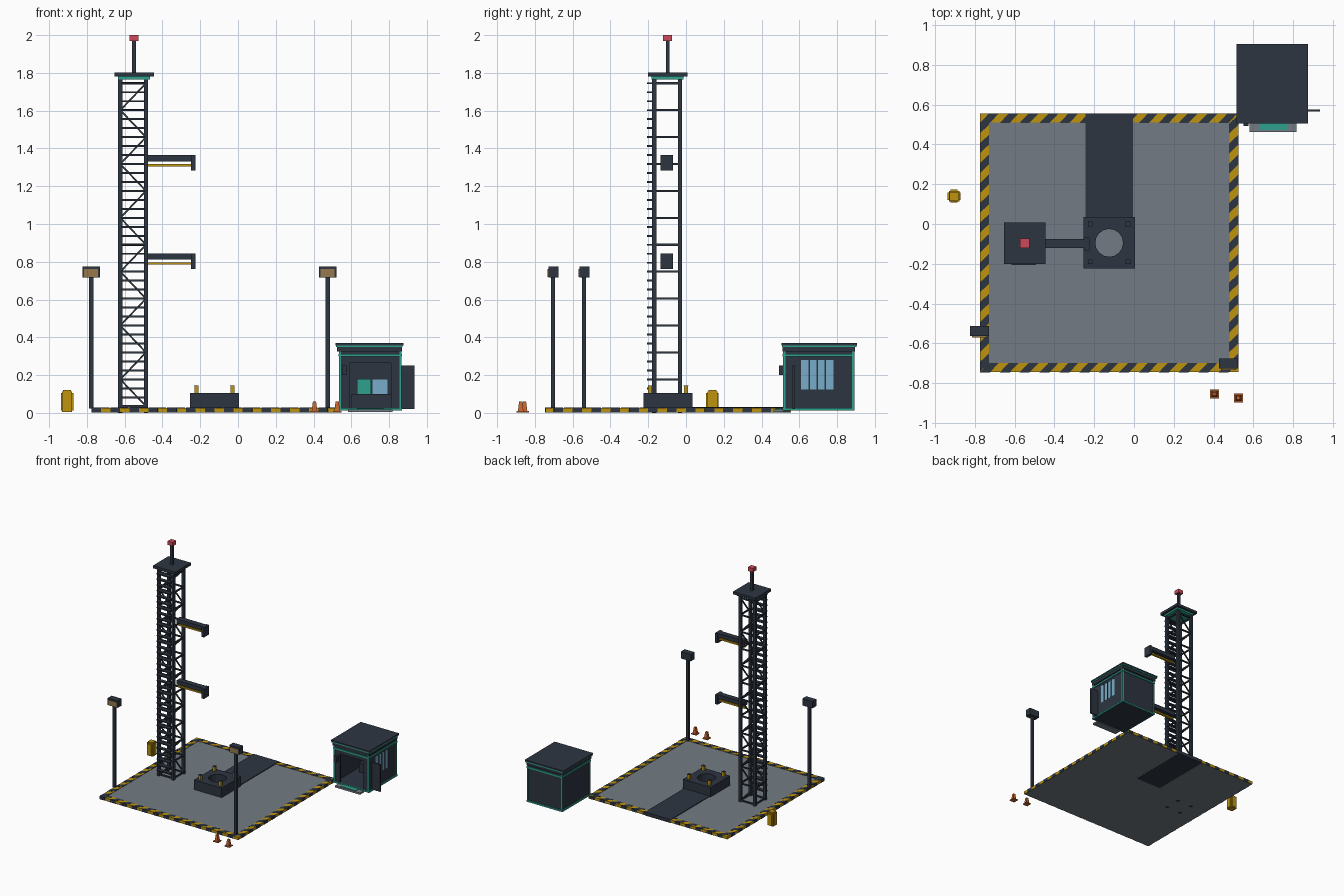
import bpy, bmesh, math
from mathutils import Vector, Matrix

cube = bpy.data.objects.get("Cube")
if cube:
    bpy.data.objects.remove(cube, do_unlink=True)


def material(name, hexa):
    rgb = [int(hexa[i:i + 2], 16) / 255 for i in (0, 2, 4)]
    lin = [c / 12.92 if c < 0.04 else ((c + 0.055) / 1.055) ** 2.4 for c in rgb] + [1]
    m = bpy.data.materials.new(name)
    m.use_nodes = True
    m.diffuse_color = lin
    m.node_tree.nodes["Principled BSDF"].inputs["Base Color"].default_value = lin
    return m


DARK = material("dark steel", "2d3541")
GREY = material("concrete grey", "737b83")
GOLD = material("safety yellow", "bd940f")
TEAL = material("teal trim", "2fa08c")
RED = material("beacon red", "cc4a5a")
ORANGE = material("cone orange", "c8662f")
LENS = material("warm lens", "96794c")
GLASS = material("pale blue glass", "78acc8")


class Part:
    """Collects simple solids into one named object."""

    def __init__(self, name, mat):
        self.name, self.mat, self.bm = name, mat, bmesh.new()

    def box(self, x, y, z):
        """Box from (low, high) pairs."""
        mid = Vector([(a + b) / 2 for a, b in (x, y, z)])
        size = [b - a for a, b in (x, y, z)]
        bmesh.ops.create_cube(self.bm, size=1, matrix=Matrix.Translation(mid) @ Matrix.Diagonal((*size, 1)))
        return self

    def block(self, cx, cy, w, d, z0, z1):
        """Upright box around a centre."""
        return self.box((cx - w / 2, cx + w / 2), (cy - d / 2, cy + d / 2), (z0, z1))

    def bar(self, a, b, t):
        """Square bar between two points."""
        a, b = Vector(a), Vector(b)
        rot = (b - a).to_track_quat('Z', 'Y').to_matrix().to_4x4()
        m = Matrix.Translation((a + b) / 2) @ rot @ Matrix.Diagonal((t, t, (b - a).length, 1))
        bmesh.ops.create_cube(self.bm, size=1, matrix=m)
        return self

    def prism(self, pts, z0, z1):
        low, high = [[self.bm.verts.new((x, y, z)) for x, y in pts] for z in (z0, z1)]
        self.bm.faces.new(low)
        self.bm.faces.new(high)
        for i in range(len(pts)):
            j = (i + 1) % len(pts)
            self.bm.faces.new((low[i], low[j], high[j], high[i]))
        return self

    def cone(self, cx, cy, r0, r1, z0, z1, n):
        m = Matrix.Translation((cx, cy, (z0 + z1) / 2)) @ Matrix.Rotation(math.pi / n, 4, 'Z')
        bmesh.ops.create_cone(self.bm, cap_ends=True, segments=n, radius1=r0, radius2=r1,
                              depth=z1 - z0, matrix=m)
        return self

    def done(self):
        bmesh.ops.recalc_face_normals(self.bm, faces=self.bm.faces)
        me = bpy.data.meshes.new(self.name)
        self.bm.to_mesh(me)
        self.bm.free()
        me.materials.append(self.mat)
        ob = bpy.data.objects.new(self.name, me)
        bpy.context.collection.objects.link(ob)
        return ob


# Pad with striped border
CX, CY, H, B = -0.125, -0.095, 0.65, 0.045
X0, X1, Y0, Y1 = CX - H, CX + H, CY - H, CY + H
PAD = 0.024
Part("pad", GREY).block(CX, CY, 2 * H - 0.004, 2 * H - 0.004, 0.002, PAD).done()
border = Part("border", GOLD)
stripes = Part("border_stripes", DARK)
for low in (Y0, Y1 - B):
    border.box((X0, X1), (low, low + B), (0.004, 0.027))
for low in (X0, X1 - B):
    border.box((low, low + B), (Y0 + B, Y1 - B), (0.004, 0.027))
e = 0.001
for swap, start, lows in ((False, X0, (Y0, Y1 - B)), (True, Y0, (X0, X1 - B))):
    for low in lows:
        for i in range(13):
            a = start + 0.1 * i
            b = a + 0.05
            pts = [(a, low - e), (b, low - e), (b + B, low + B + e), (a + B, low + B + e)]
            stripes.prism([(q, p) if swap else (p, q) for p, q in pts], 0.003, 0.028)
border.done()
stripes.done()

# Flame trench and launch mount
Part("flame_trench", DARK).box((CX - 0.12, CX + 0.12), (0.03, Y1 + 0.002), (0.001, 0.03)).done()
mount = Part("launch_mount", DARK)
rings = []
for r, z, square in ((0.07, PAD, 0), (0.07, 0.105, 0), (0.13, 0.105, 1), (0.13, PAD, 1)):
    ring = []
    for k in range(16):
        c, s = math.cos(k * math.pi / 8), math.sin(k * math.pi / 8)
        f = r / max(abs(c), abs(s)) if square else r
        ring.append(mount.bm.verts.new((CX + f * c, CY + f * s, z)))
    rings.append(ring)
for i in range(4):
    p, q = rings[i], rings[(i + 1) % 4]
    for k in range(16):
        n = (k + 1) % 16
        mount.bm.faces.new((p[k], p[n], q[n], q[k]))
mount.done()
clamps, caps = Part("hold_down_clamps", GOLD), Part("clamp_caps", DARK)
for sx in (-1, 1):
    for sy in (-1, 1):
        clamps.block(CX + sx * 0.095, CY + sy * 0.095, 0.022, 0.022, 0.1, 0.143)
        caps.block(CX + sx * 0.095, CY + sy * 0.095, 0.024, 0.024, 0.143, 0.146)
clamps.done()
caps.done()

# Service tower: legs, rings, zigzag braces, ladder rungs
TX, TY, R, BAY = -0.555, -0.1, 0.068, 0.1425
tower = Part("tower_frame", DARK)
rungs = Part("ladder_rungs", DARK)
for sx in (-1, 1):
    for sy in (-1, 1):
        tower.block(TX + sx * R, TY + sy * R, 0.022, 0.022, 0, 1.78)
for k in range(13):
    z = 0.035 + BAY * k
    for s in (-1, 1):
        tower.bar((TX - R, TY + s * R, z), (TX + R, TY + s * R, z), 0.011)
        tower.bar((TX + s * R, TY - R, z), (TX + s * R, TY + R, z), 0.011)
        if k < 12:
            d = R if k % 2 else -R
            tower.bar((TX - d, TY + s * R, z), (TX + d, TY + s * R, z + BAY), 0.009)
for k in range(1, 37):
    z = 0.035 + BAY / 3 * k
    rungs.box((TX - 0.062, TX + 0.062), (-0.207, -0.178), (z - 0.005, z + 0.005))
tower.done()
rungs.done()
Part("tower_platform", DARK).block(-0.55, -0.097, 0.21, 0.21, 1.78, 1.802).done()
Part("platform_trim", TEAL).block(-0.55, -0.097, 0.17, 0.17, 1.766, 1.78).done()
Part("mast", DARK).block(-0.55, -0.097, 0.02, 0.02, 1.8, 1.97).done()
Part("beacon", RED).block(-0.55, -0.097, 0.047, 0.047, 1.968, 2.0).done()

# Swing arms with supply lines
arms, lines = Part("swing_arms", DARK), Part("supply_lines", GOLD)
for top in (1.365, 0.845):
    arms.box((-0.49, -0.225), (-0.122, -0.075), (top - 0.034, top))
    arms.box((-0.248, -0.225), (-0.134, -0.068), (top - 0.082, top))
    lines.box((-0.49, -0.24), (-0.108, -0.088), (top - 0.06, top - 0.048))
arms.done()
lines.done()

# Floodlights
lamps, lenses = Part("floodlights", DARK), Part("floodlight_lenses", LENS)
for x, y in ((-0.777, -0.54), (0.475, -0.704)):
    lamps.block(x, y, 0.022, 0.022, PAD, 0.73)
    lamps.box((x - 0.047, x + 0.047), (y - 0.024, y + 0.028), (0.717, 0.775))
    lenses.box((x - 0.037, x + 0.037), (y - 0.03, y - 0.024), (0.719, 0.763))
lamps.done()
lenses.done()

# Fuel canister and cones
can = Part("canister", GOLD)
can.block(-0.905, 0.14, 0.054, 0.054, 0.005, 0.112)
can.block(-0.905, 0.14, 0.066, 0.036, 0.012, 0.104)
can.block(-0.905, 0.14, 0.036, 0.066, 0.012, 0.104)
can.block(-0.905, 0.14, 0.044, 0.044, 0.112, 0.12)
can.done()
cones = Part("traffic_cones", ORANGE)
for x, y in ((0.405, -0.855), (0.525, -0.875)):
    cones.block(x, y, 0.046, 0.046, 0.002, 0.01)
    cones.cone(x, y, 0.021, 0.012, 0.01, 0.06, 4)
cones.done()

# Control cabin shell with doorway and side window opening
L, RT, F, BK = 0.54, 0.86, 0.52, 0.885
cabin = Part("cabin_walls", DARK)
cabin.box((L, RT), (F, BK), (0.012, 0.026))
cabin.box((L, RT), (BK - 0.015, BK), (0.02, 0.33))
cabin.box((L, L + 0.015), (F, BK), (0.02, 0.33))
for y, z in (((F, 0.61), (0.02, 0.33)), ((0.78, BK), (0.02, 0.33)),
             ((0.61, 0.78), (0.02, 0.125)), ((0.61, 0.78), (0.28, 0.33))):
    cabin.box((RT - 0.015, RT), y, z)
for x, z in (((L, 0.59), (0.02, 0.33)), ((0.81, RT), (0.02, 0.33)), ((0.59, 0.81), (0.265, 0.33))):
    cabin.box(x, (F, F + 0.015), z)
cabin.box((0.6, 0.82), (0.76, 0.86), (0.026, 0.1))
cabin.box((0.55, 0.575), (0.492, F), (0.2, 0.252))
cabin.done()
Part("cabin_roof", DARK).box((0.515, 0.875), (0.505, 0.905), (0.358, 0.37)).done()
Part("roof_fascia", DARK).box((0.525, 0.868), (0.512, 0.895), (0.325, 0.35)).done()
trim = Part("cabin_trim", TEAL)
trim.box((0.518, 0.872), (0.508, 0.902), (0.349, 0.358))
for z0, z1 in ((0.013, 0.026), (0.298, 0.312)):
    for x in ((L - 0.008, L), (RT, RT + 0.008)):
        trim.box(x, (F - 0.008, BK + 0.008), (z0, z1))
    for y in ((F - 0.008, F), (BK, BK + 0.008)):
        trim.box((L, RT), y, (z0, z1))
for x in (L, RT):
    for y in (F, BK):
        trim.block(x, y, 0.012, 0.012, 0.013, 0.325)
trim.done()
Part("window_panes", GLASS).box((RT - 0.008, RT - 0.002), (0.61, 0.78), (0.125, 0.28)).done()
mullions = Part("window_mullions", DARK)
for k in range(1, 4):
    y = 0.61 + 0.17 * k / 4
    mullions.box((RT - 0.01, RT + 0.003), (y - 0.003, y + 0.003), (0.125, 0.28))
mullions.done()
Part("open_door", DARK).box((RT, 0.935), (0.565, 0.577), (0.02, 0.25)).done()
Part("left_screen", TEAL).box((0.63, 0.705), (0.79, 0.8), (0.1, 0.18)).done()
Part("right_screen", GLASS).box((0.71, 0.795), (0.79, 0.8), (0.1, 0.18)).done()

# Door step with mat
Part("door_step", GREY).box((0.582, 0.818), (0.462, F), (0.004, 0.018)).done()
Part("step_mat", TEAL).box((0.63, 0.77), (0.473, F), (0.018, 0.022)).done()
